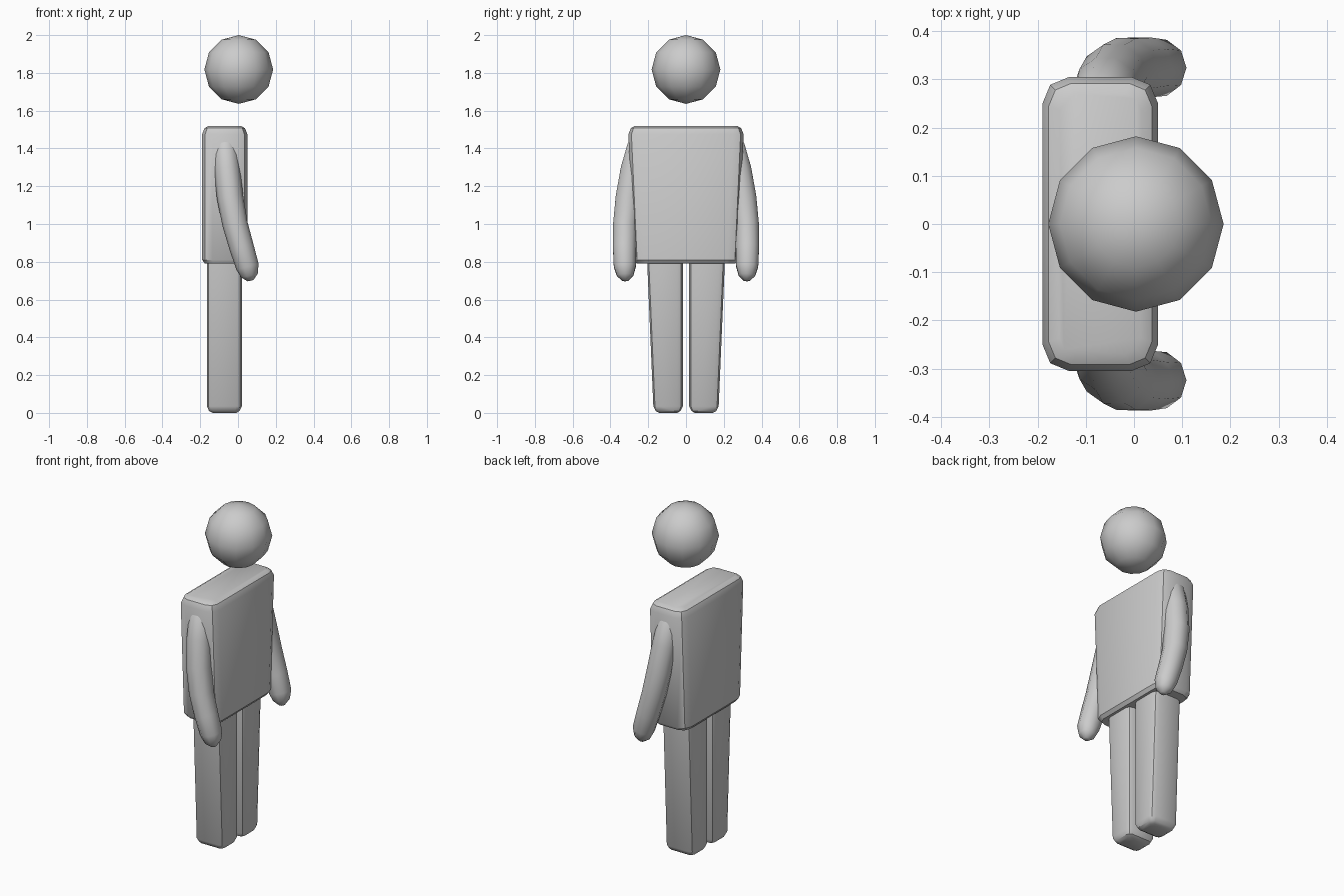
import bpy, bmesh, math
from mathutils import Vector

if "Cube" in bpy.data.objects:
    bpy.data.objects.remove(bpy.data.objects["Cube"])


def loft(name, rings, angle=35):
    """Skin a closed solid through equal-length rings of points."""
    bm = bmesh.new()
    loops = [[bm.verts.new(p) for p in ring] for ring in rings]
    n = len(loops[0])
    for a, b in zip(loops, loops[1:]):
        for i in range(n):
            j = (i + 1) % n
            bm.faces.new((a[i], a[j], b[j], b[i]))
    bm.faces.new(loops[0])
    bm.faces.new(loops[-1])
    bmesh.ops.recalc_face_normals(bm, faces=bm.faces)
    mesh = bpy.data.meshes.new(name)
    bm.to_mesh(mesh)
    bm.free()
    obj = bpy.data.objects.new(name, mesh)
    bpy.context.collection.objects.link(obj)
    smooth(obj, angle)
    return obj


def smooth(obj, angle):
    bpy.ops.object.select_all(action='DESELECT')
    obj.select_set(True)
    bpy.context.view_layer.objects.active = obj
    bpy.ops.object.shade_smooth_by_angle(angle=math.radians(angle))


def rounded_rect(x0, x1, y0, y1, z, r, inset=0.0):
    """Rectangle with two-segment round corners."""
    x0, x1, y0, y1 = x0 + inset, x1 - inset, y0 + inset, y1 - inset
    corners = [(x1 - r, y1 - r), (x0 + r, y1 - r), (x0 + r, y0 + r), (x1 - r, y0 + r)]
    pts = []
    for k, (cx, cy) in enumerate(corners):
        for s in range(3):
            a = math.radians(90 * k + 45 * s)
            pts.append((cx + r * math.cos(a), cy + r * math.sin(a), z))
    return pts


# Head: low-poly ball
bpy.ops.mesh.primitive_uv_sphere_add(segments=12, ring_count=6, radius=0.182,
                                     location=(0.004, 0, 1.818))
head = bpy.context.object
head.name = "head"
smooth(head, 35)

# Torso: bevelled slab, slightly narrower at the waist
torso = [(0.79, 0.275, 0.015), (0.81, 0.275, 0), (1.475, 0.305, 0),
         (1.507, 0.305, 0.013), (1.52, 0.305, 0.035)]
loft("torso", [rounded_rect(-0.19, 0.05, -w, w, z, 0.055 - 0.6 * i, i)
               for z, w, i in torso])

# Arm centre line: x, y, z, radius
arm = [(-0.068, 0.235, 1.455, 0.045), (-0.067, 0.25, 1.41, 0.064),
       (-0.058, 0.28, 1.29, 0.069), (-0.042, 0.306, 1.14, 0.070),
       (-0.016, 0.322, 1.00, 0.067), (0.018, 0.325, 0.88, 0.065),
       (0.050, 0.324, 0.775, 0.061), (0.060, 0.322, 0.728, 0.046),
       (0.066, 0.321, 0.700, 0.016)]

for side, s in (("left", 1), ("right", -1)):
    # Leg: outer side tapers down to the foot
    rings = []
    for z, outer, i in [(0, 0.172, 0.03), (0.01, 0.172, 0.012),
                        (0.035, 0.173, 0), (0.81, 0.206, 0)]:
        ring = rounded_rect(-0.165, 0.02, 0.017, outer, z, 0.03 - 0.5 * i, i)
        rings.append([(x, s * y, zz) for x, y, zz in ring])
    loft(side + "_leg", rings)

    # Arm: bent tube with rounded hand end
    centres = [Vector((x, s * y, z)) for x, y, z, r in arm]
    rings = []
    for k, c in enumerate(centres):
        t = (centres[min(k + 1, len(arm) - 1)] - centres[max(k - 1, 0)]).normalized()
        u = (Vector((1, 0, 0)) - t * t.x).normalized()
        v = t.cross(u)
        rings.append([c + arm[k][3] * (u * math.cos(a) + v * math.sin(a))
                      for a in (math.tau * i / 10 for i in range(10))])
    loft(side + "_arm", rings, 50)
